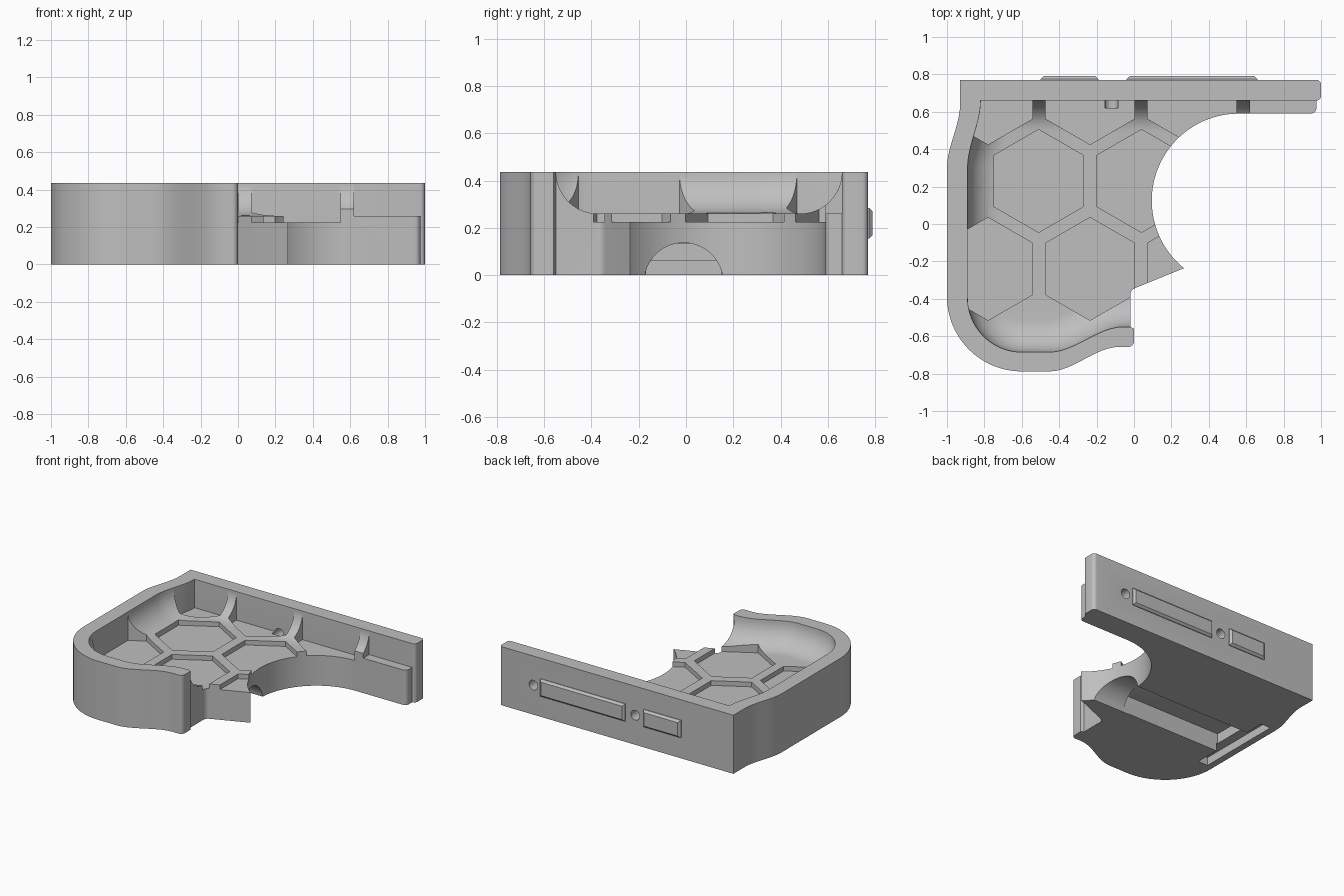
import bpy, bmesh
from math import sin, cos, radians, pi
from mathutils import Vector, Matrix

if "Cube" in bpy.data.objects:
    bpy.data.objects.remove(bpy.data.objects["Cube"])

TOP, RIDGE, POCKET = 0.437, 0.26, 0.225
COVE = TOP - RIDGE

grey = bpy.data.materials.new("plain grey")
grey.use_nodes = True
grey.diffuse_color = (0.52, 0.52, 0.52, 1)
grey.node_tree.nodes["Principled BSDF"].inputs["Base Color"].default_value = grey.diffuse_color


def arc(cx, cy, r, start, end, n=16):
    angles = [radians(start + (end - start) * i / n) for i in range(n + 1)]
    return [(cx + r * cos(a), cy + r * sin(a)) for a in angles]


def ease(p, q, vertical, n=12):
    """S-shaped bend that leaves p and reaches q along one axis."""
    pts = []
    for i in range(n + 1):
        t = i / n
        s = t * t * (3 - 2 * t)
        u, v = (s, t) if vertical else (t, s)
        pts.append((p[0] + (q[0] - p[0]) * u, p[1] + (q[1] - p[1]) * v))
    return pts


def finish(name, bm):
    bmesh.ops.remove_doubles(bm, verts=bm.verts, dist=0.0001)
    bmesh.ops.recalc_face_normals(bm, faces=bm.faces)
    mesh = bpy.data.meshes.new(name)
    bm.to_mesh(mesh)
    bm.free()
    mesh.materials.append(grey)
    obj = bpy.data.objects.new(name, mesh)
    bpy.context.collection.objects.link(obj)
    return obj


def loft(bm, rings):
    loops = [[bm.verts.new(p) for p in ring] for ring in rings]
    for a, b in zip(loops, loops[1:]):
        for i in range(len(a)):
            j = (i + 1) % len(a)
            bm.faces.new((a[i], a[j], b[j], b[i]))
    bm.faces.new(loops[0][::-1])
    bm.faces.new(loops[-1])


def prism(name, outline, z0, z1):
    bm = bmesh.new()
    loft(bm, [[(x, y, z) for x, y in outline] for z in (z0, z1)])
    return finish(name, bm)


def box(name, x0, x1, y0, y1, z0, z1):
    return prism(name, [(x0, y0), (x1, y0), (x1, y1), (x0, y1)], z0, z1)


def rod(name, r, length, centre, axis):
    bm = bmesh.new()
    turn = Matrix.Rotation(pi / 2, 4, 'Y' if axis == 'X' else 'X')
    bmesh.ops.create_cone(bm, cap_ends=True, segments=48, radius1=r, radius2=r,
                          depth=length, matrix=Matrix.Translation(centre) @ turn)
    return finish(name, bm)


def boolean(obj, cutter, operation='DIFFERENCE'):
    mod = obj.modifiers.new("cut", 'BOOLEAN')
    mod.operation, mod.object, mod.solver = operation, cutter, 'EXACT'
    bpy.context.view_layer.objects.active = obj
    bpy.ops.object.modifier_apply(modifier=mod.name)
    bpy.data.objects.remove(cutter)


def offset(path, d):
    """Shift an open path to its left with mitred corners."""
    pts = [Vector(p) for p in path]
    pts = [p for i, p in enumerate(pts) if i == 0 or (p - pts[i - 1]).length > 0.0001]
    out = []
    for i, p in enumerate(pts):
        a = (p - pts[i - 1]).normalized() if i else None
        b = (pts[i + 1] - p).normalized() if i + 1 < len(pts) else a
        a = a or b
        na, nb = Vector((-a.y, a.x)), Vector((-b.y, b.x))
        n = (na + nb).normalized()
        out.append(p + n * d / n.dot(na))
    return out


# Tray body: outer wall, wall ends, pointed tip, round bite and back strip
outline = [(-0.93, 0.77)]
outline += ease((-0.93, 0.64), (-1, 0.3), True)
outline += arc(-0.6, -0.388, 0.4, 180, 270, 24)
outline += ease((-0.45, -0.788), (-0.08, -0.657), False)
outline += arc(-0.03, -0.627, 0.03, -90, 0, 6)
outline += [(0, -0.56), (-0.02, -0.55)]
outline += arc(0.02, -0.38, 0.04, 180, 110, 6)
outline += arc(0.56, 0.125, 0.465, 231, 90, 40)
outline += arc(0.945, 0.62, 0.03, -90, 0, 6)
outline += [(0.975, 0.66)]
outline += arc(0.975, 0.685, 0.025, -90, 0, 6)[1:]
outline += arc(0.975, 0.745, 0.025, 0, 90, 6)
body = prism("tray_body", outline, 0, TOP)

# Inner face of the wall, run from the back strip round to the front end
inner = [(1.3, 0.66)]
inner += ease((-0.82, 0.66), (-0.89, 0.3), True)
inner += arc(-0.6, -0.395, 0.29, 180, 270, 24)
inner += ease((-0.45, -0.685), (-0.06, -0.55), False)
inner += [(1.3, -0.55)]

# Hollow with a coved foot
bm = bmesh.new()
rings = [[(p.x, p.y, TOP + 0.2) for p in offset(inner, 0)]]
for i in range(13):
    a = pi / 2 * i / 12
    rings.append([(p.x, p.y, TOP - COVE * sin(a)) for p in offset(inner, COVE * (1 - cos(a)))])
loft(bm, rings)
boolean(body, finish("hollow_cutter", bm))

# Square-footed stretch at the far end of the back wall
boolean(body, box("strip_cutter", 0.62, 1.3, 0.4, 0.66, RIDGE, 0.7))

# Honeycomb pockets, each bounded by the inner wall face
cells = [(-0.51, 0.23), (0.04, 0.23)]
cells += [(-0.78 + 0.545 * i, y) for i in range(3) for y in (-0.24, 0.70)]
limit = offset(inner, 0.001)
for cx, cy in cells:
    pocket = prism("pocket_cutter", arc(cx, cy, 0.275, 30, 330, 5), POCKET, 0.6)
    boolean(pocket, prism("pocket_limit", limit, 0.1, 0.7), 'INTERSECT')
    boolean(body, pocket)

# Underside channel with arched mouth and a cross slot at its end
boolean(body, box("channel_cutter", -0.88, -0.05, -0.17, 0.15, -0.1, 0.135))
boolean(body, rod("arch_cutter", 0.167, 0.7, (0.25, -0.01, -0.03), 'X'))
boolean(body, box("slot_cutter", -0.95, -0.87, -0.36, 0.3, -0.1, 0.06))

# Screw holes through the back wall
for x in (0.72, -0.12):
    boolean(body, rod("hole_cutter", 0.036, 0.3, (x, 0.77, 0.22), 'Y'))

# Raised plates with chamfered rims on the back wall
for name, x0, x1 in (("short_back_plate", -0.5, -0.19), ("long_back_plate", -0.04, 0.66)):
    bm = bmesh.new()
    rings = []
    for inset, y in ((0, 0.765), (0, 0.775), (0.015, 0.79)):
        a, b, lo, hi = x0 + inset, x1 - inset, 0.155 + inset, 0.285 - inset
        rings.append([(a, y, lo), (b, y, lo), (b, y, hi), (a, y, hi)])
    loft(bm, rings)
    finish(name, bm)

# Smooth the curved walls, keep the edges crisp
bpy.ops.object.select_all(action='DESELECT')
body.select_set(True)
bpy.context.view_layer.objects.active = body
bpy.ops.object.shade_smooth_by_angle(angle=radians(30))
